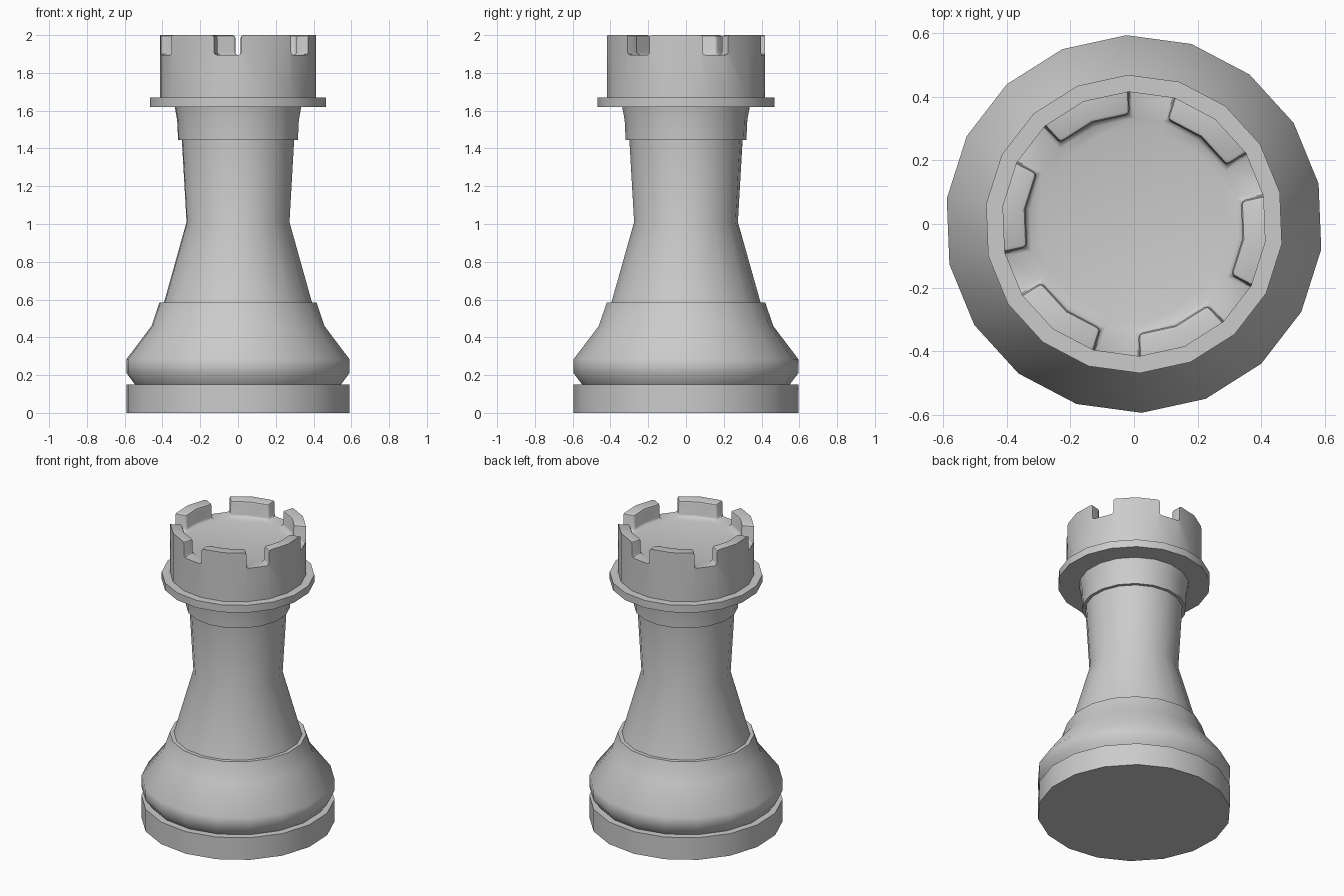
import bpy, bmesh, math

if "Cube" in bpy.data.objects:
    bpy.data.objects.remove(bpy.data.objects["Cube"])

SIDES = 18
PHASE = math.radians(12.3)


def lathe(profile, cap_start=False, cap_end=False):
    """Revolve (radius, z) points; returns bmesh and rows of faces."""
    bm = bmesh.new()
    rings = []
    for r, z in profile:
        rings.append([bm.verts.new((r * math.cos(PHASE + i * math.tau / SIDES),
                                    r * math.sin(PHASE + i * math.tau / SIDES), z))
                      for i in range(SIDES)])
    rows = []
    for a, b in zip(rings, rings[1:]):
        rows.append([bm.faces.new((a[i], a[(i + 1) % SIDES], b[(i + 1) % SIDES], b[i]))
                     for i in range(SIDES)])
    if cap_start:
        bm.faces.new(rings[0][::-1])
    if cap_end:
        bm.faces.new(rings[-1])
    bm.normal_update()
    return bm, rows


def finish(bm, name, angle=40):
    me = bpy.data.meshes.new(name)
    bm.to_mesh(me)
    bm.free()
    ob = bpy.data.objects.new(name, me)
    bpy.context.collection.objects.link(ob)
    bpy.ops.object.select_all(action='DESELECT')
    ob.select_set(True)
    bpy.context.view_layer.objects.active = ob
    bpy.ops.object.shade_smooth_by_angle(angle=math.radians(angle))
    return ob


# Foot disc and the turned parts above it, each continuing from the last
parts = {
    "foot_disc": [(0.595, 0), (0.595, 0.15), (0.55, 0.15)],
    "base_bulge": [(0.55, 0.15), (0.595, 0.21), (0.595, 0.285), (0.462, 0.46),
                   (0.42, 0.585), (0.395, 0.585)],
    "shaft": [(0.395, 0.585), (0.275, 1.01), (0.30, 1.445)],
    "neck_band": [(0.30, 1.445), (0.32, 1.445), (0.325, 1.55), (0.338, 1.62)],
    "collar": [(0.338, 1.62), (0.47, 1.62), (0.47, 1.67), (0.418, 1.67)],
}
for name, profile in parts.items():
    bm, _ = lathe(profile, cap_start=(name == "foot_disc"))
    finish(bm, name, 60 if name == "base_bulge" else 40)

# Crown wall with sunken floor
LEDGE = 1.895
bm, rows = lathe([(0.418, 1.67), (0.418, LEDGE), (0.345, LEDGE), (0.30, 1.885)],
                 cap_end=True)

# Six battlements: two sides raised, one side left open
raised = [f for i, f in enumerate(rows[1]) if (i - 4) % 3 != 2]
ext = bmesh.ops.extrude_face_region(bm, geom=raised)
for v in ext["geom"]:
    if isinstance(v, bmesh.types.BMVert):
        v.co.z = 2.0
bmesh.ops.delete(bm, geom=[f for f in raised if f.is_valid], context='FACES')
bmesh.ops.recalc_face_normals(bm, faces=bm.faces)
bm.normal_update()

# Round the inner and top edges, leaving the outer wall crisp
soft = []
for e in bm.edges:
    inner = any(v.co.to_2d().length < 0.40 for v in e.verts)
    high = all(v.co.z > LEDGE - 0.001 for v in e.verts)
    if inner and high and len(e.link_faces) == 2 and e.calc_face_angle() > math.radians(30):
        soft.append(e)
bmesh.ops.bevel(bm, geom=soft, offset=0.014, segments=2, profile=0.5, affect='EDGES')
finish(bm, "crown")
